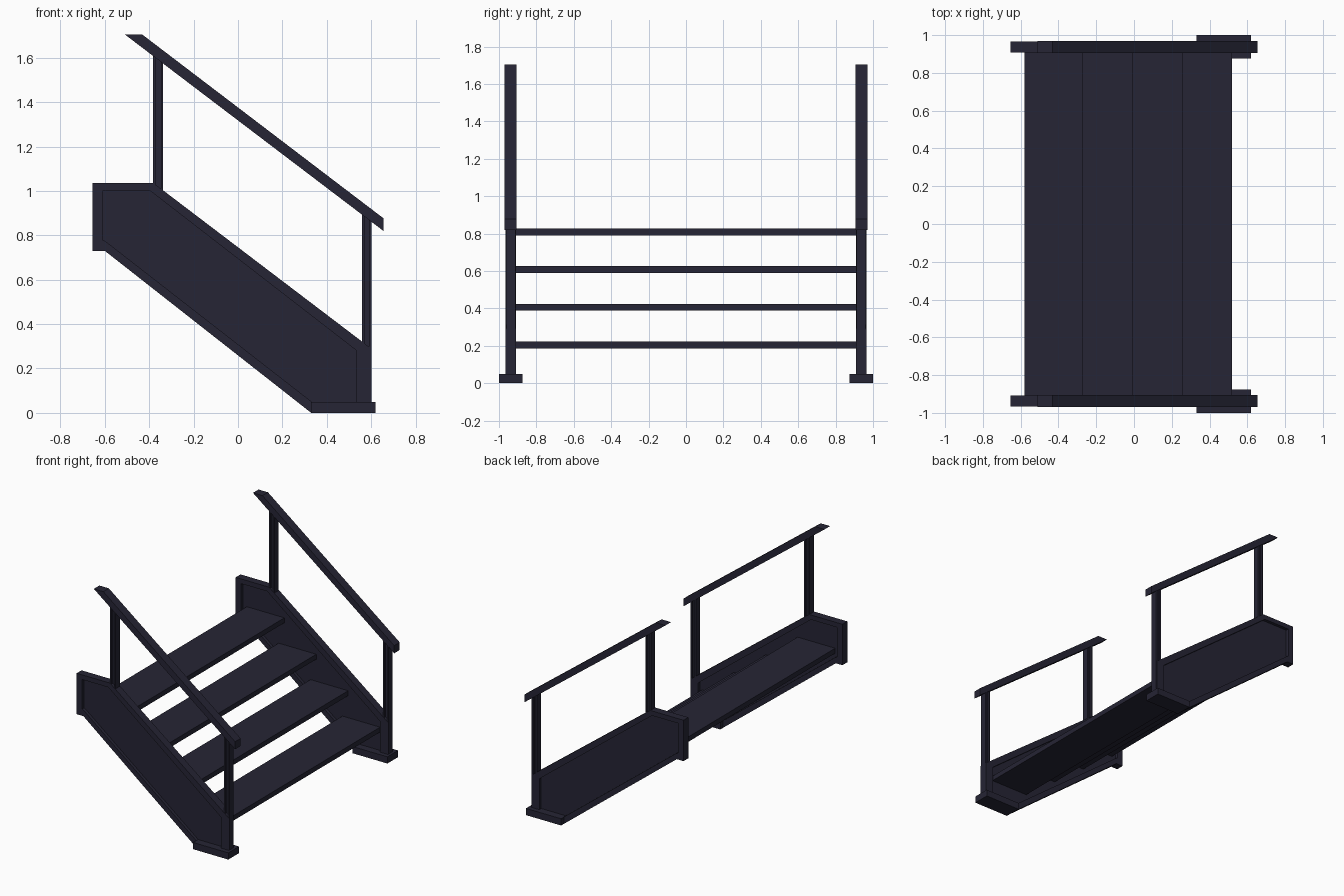
import bpy, bmesh

if "Cube" in bpy.data.objects:
    bpy.data.objects.remove(bpy.data.objects["Cube"])

paint = bpy.data.materials.new("dark navy paint")
paint.diffuse_color = (0.019, 0.018, 0.035, 1)
paint.use_nodes = True
paint.node_tree.nodes["Principled BSDF"].inputs["Base Color"].default_value = paint.diffuse_color


def finish(name, bm, mirror=True):
    bmesh.ops.recalc_face_normals(bm, faces=bm.faces)
    me = bpy.data.meshes.new(name)
    bm.to_mesh(me)
    bm.free()
    me.materials.append(paint)
    ob = bpy.data.objects.new(name, me)
    bpy.context.collection.objects.link(ob)
    if mirror:  # copy to the other side of the stairs
        mod = ob.modifiers.new("other_side", 'MIRROR')
        mod.use_axis = (False, True, False)
    return ob


def prism(name, pts, y0, y1, mirror=True):
    """Side profile in x, z extruded across y."""
    bm = bmesh.new()
    f = bm.faces.new([bm.verts.new((x, y0, z)) for x, z in pts])
    ext = bmesh.ops.extrude_face_region(bm, geom=[f])
    for v in ext["geom"]:
        if isinstance(v, bmesh.types.BMVert):
            v.co.y = y1
    return finish(name, bm, mirror)


def box(name, x0, x1, y0, y1, z0, z1, mirror=True):
    return prism(name, [(x0, z0), (x1, z0), (x1, z1), (x0, z1)], y0, y1, mirror)


def ring(name, outer, inner, y0, y1):
    """Frame between two matching outlines."""
    bm = bmesh.new()
    loops = [[bm.verts.new((x, y, z)) for x, z in pts]
             for pts, y in ((outer, y0), (outer, y1), (inner, y1), (inner, y0))]
    n = len(outer)
    for k in range(4):
        a, b = loops[k], loops[(k + 1) % 4]
        for i in range(n):
            j = (i + 1) % n
            bm.faces.new((a[i], a[j], b[j], b[i]))
    return finish(name, bm)


def h_post(name, x0, x1, z0, z1):
    """Upright with a shallow groove on its inner and outer face."""
    y0, y1, g, d = 0.912, 0.96, 0.011, 0.016
    sec = [(x0, y0), (x0 + g, y0), (x0 + g, y0 + d), (x1 - g, y0 + d), (x1 - g, y0), (x1, y0),
           (x1, y1), (x1 - g, y1), (x1 - g, y1 - d), (x0 + g, y1 - d), (x0 + g, y1), (x0, y1)]
    bm = bmesh.new()
    f = bm.faces.new([bm.verts.new((x, y, z0)) for x, y in sec])
    ext = bmesh.ops.extrude_face_region(bm, geom=[f])
    for v in ext["geom"]:
        if isinstance(v, bmesh.types.BMVert):
            # follow the slope of the handrail at the top
            v.co.z = z1 - 0.762 * (v.co.x - x0)
    return finish(name, bm)


# side stringers: flanged frame with a thin web in the middle
outer = [(-.655, 1.035), (-.38, 1.035), (.60, .29), (.60, 0), (.33, 0), (-.60, .73), (-.655, .73)]
inner = [(-.61, 1.0), (-.395, 1.0), (.535, .28), (.535, .04), (.345, .04), (-.59, .768), (-.61, .78)]
ring("stringer_flange", outer, inner, 0.908, 0.965)
prism("stringer_web", inner, 0.931, 0.942)

# feet
box("foot", .33, .62, .875, 1.0, 0, .05)

# treads
for i in range(4):
    x = 0.52 - i * 0.263
    z = 0.186 + i * 0.2015
    box("tread_%d" % (i + 1), x - 0.31, x, -0.935, 0.935, z, z + 0.037, mirror=False)

# handrail posts
h_post("upper_post", -.382, -.337, .99, 1.625)
h_post("lower_post", .558, .602, .03, .91)

# sloping handrails
prism("handrail", [(-.51, 1.705), (-.432, 1.705), (.655, .877), (.655, .82)], .905, .97)
